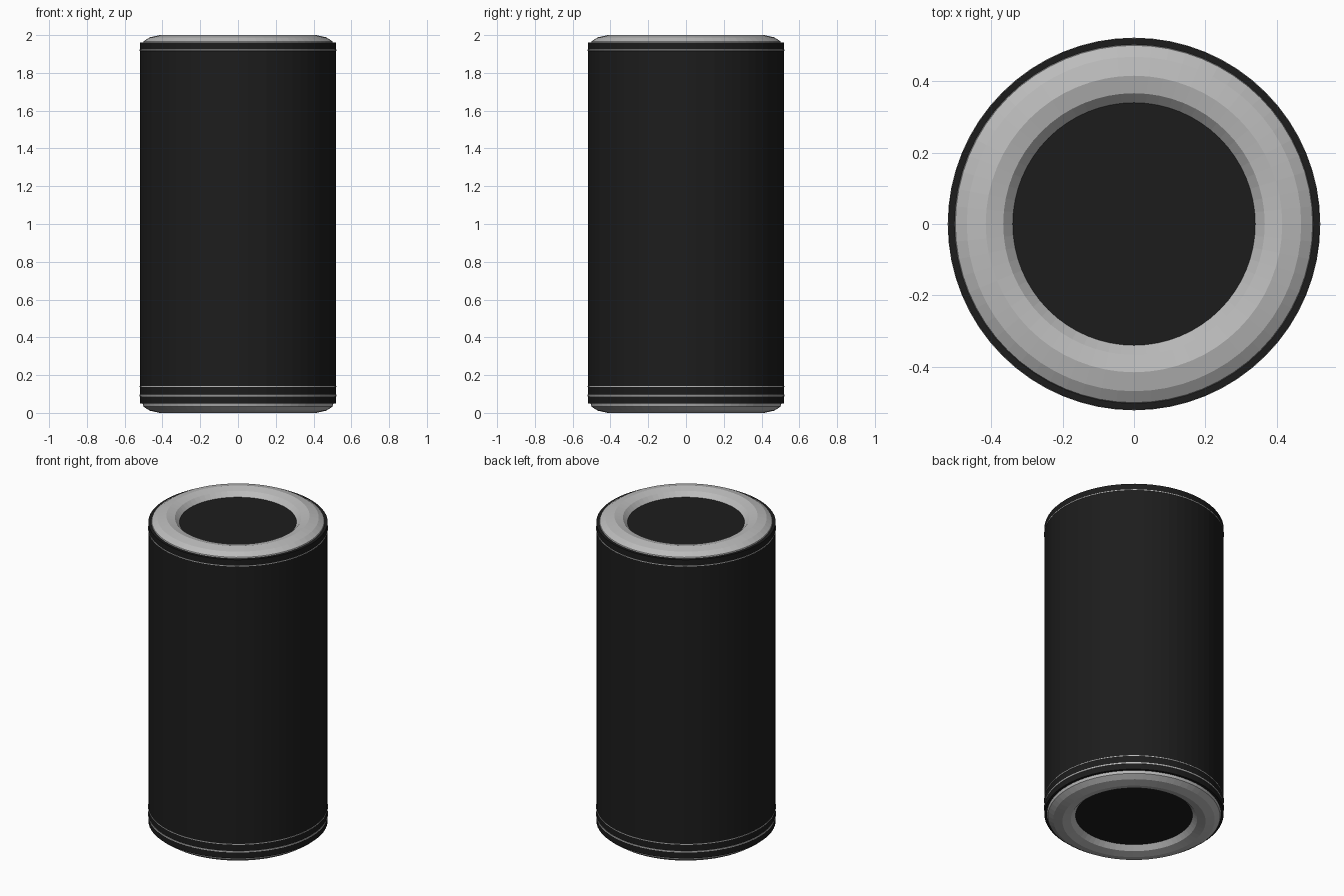
import bpy, bmesh, math

if "Cube" in bpy.data.objects:
    bpy.data.objects.remove(bpy.data.objects["Cube"])

SEG = 64


def material(name, v):
    m = bpy.data.materials.new(name)
    m.diffuse_color = (v, v, v, 1)
    m.use_nodes = True
    m.node_tree.nodes["Principled BSDF"].inputs["Base Color"].default_value = m.diffuse_color
    return m


dark = material("dark_shell", 0.012)
metal = material("light_metal", 0.5)


def lathe(name, profile, mat, seg=SEG, closed=False):
    """Revolve (radius, z) points about z; radius 0 becomes a pole."""
    bm = bmesh.new()
    rings = []
    for r, z in profile:
        if r == 0:
            rings.append([bm.verts.new((0, 0, z))] * seg)
        else:
            rings.append([bm.verts.new((r * math.cos(2 * math.pi * i / seg),
                                        r * math.sin(2 * math.pi * i / seg), z))
                          for i in range(seg)])
    pairs = list(zip(rings, rings[1:]))
    if closed:
        pairs.append((rings[-1], rings[0]))
    for a, b in pairs:
        for i in range(seg):
            j = (i + 1) % seg
            bm.faces.new(list(dict.fromkeys((a[i], a[j], b[j], b[i]))))
    bmesh.ops.recalc_face_normals(bm, faces=bm.faces)
    me = bpy.data.meshes.new(name)
    bm.to_mesh(me)
    bm.free()
    me.materials.append(mat)
    ob = bpy.data.objects.new(name, me)
    bpy.context.collection.objects.link(ob)
    return ob


# Dark cylindrical shell with end discs
lathe("body_shell", [(0, 0.04), (0.335, 0.04), (0.50, 0.05), (0.52, 0.05),
                     (0.52, 1.96), (0.50, 1.96), (0.335, 1.96), (0, 1.96)], dark)

# Rounded metal rims at both ends
rim = [(0.505, 1.95), (0.50, 1.967), (0.468, 1.988), (0.415, 2.0),
       (0.366, 1.988), (0.33, 1.95)]
lathe("top_rim", rim, metal, closed=True)
lathe("bottom_rim", [(r, 2 - z) for r, z in rim], metal, closed=True)

# Thin trim lines around the shell
for name, z, h in (("upper_trim", 1.92, 0.005), ("lower_trim", 0.14, 0.005),
                   ("base_trim", 0.092, 0.008)):
    lathe(name, [(0.515, z - h), (0.5215, z - h / 2), (0.5215, z + h / 2),
                 (0.515, z + h)], metal, closed=True)
